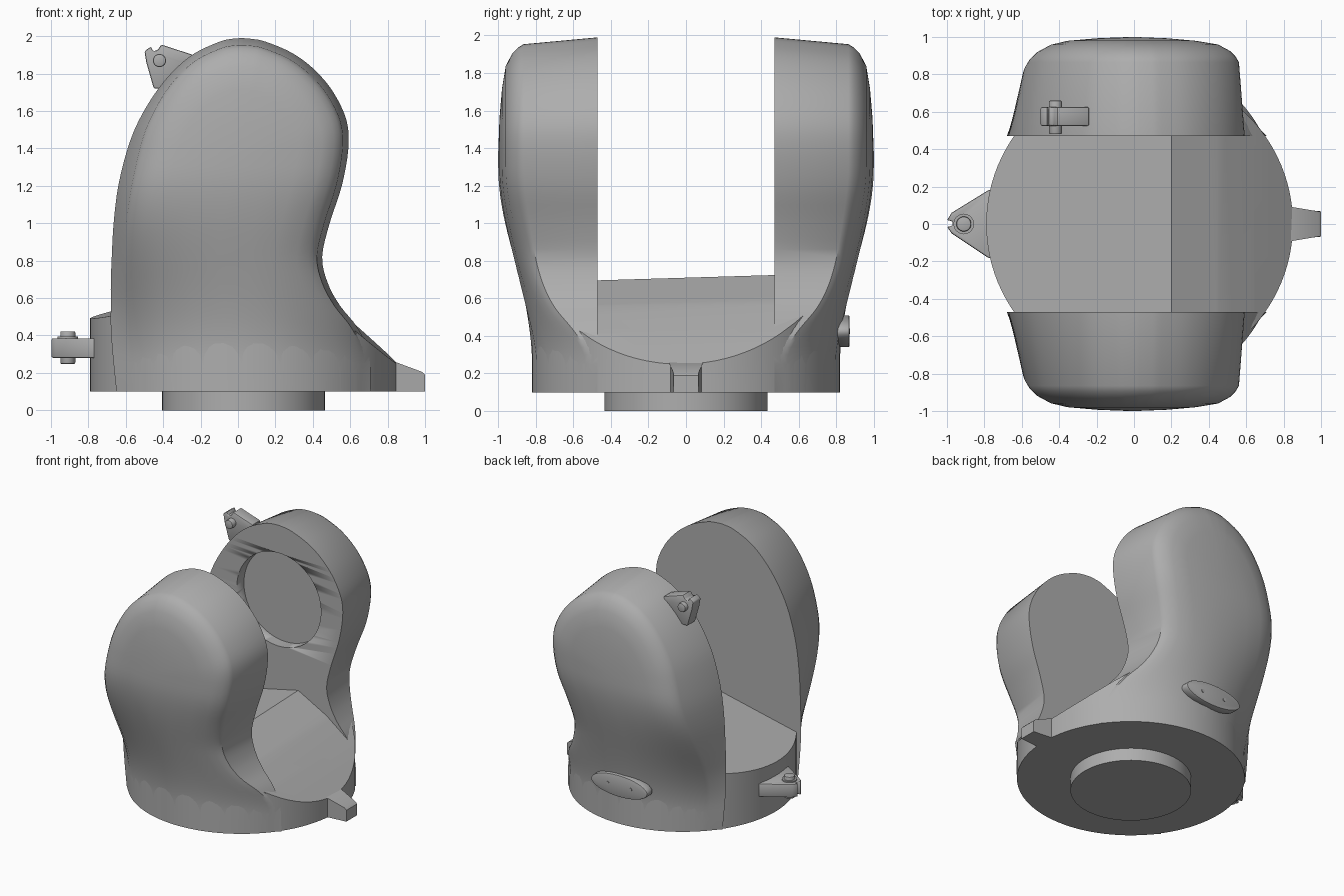
import bpy, bmesh, math
from mathutils import Vector, Matrix

old = bpy.data.objects.get("Cube")
if old:
    bpy.data.objects.remove(old, do_unlink=True)


def material(name, colour):
    m = bpy.data.materials.new(name)
    m.use_nodes = True
    m.diffuse_color = colour
    m.node_tree.nodes["Principled BSDF"].inputs["Base Color"].default_value = colour
    return m


GREY = material("cast_grey", (0.42, 0.42, 0.42, 1))
CX, R, GAP = 0.03, 0.82, 0.47          # turret centre, radius and half fork opening


def finish(bm, name, bevel=0.0, angle=35):
    bmesh.ops.recalc_face_normals(bm, faces=bm.faces[:])
    me = bpy.data.meshes.new(name)
    bm.to_mesh(me)
    bm.free()
    ob = bpy.data.objects.new(name, me)
    bpy.context.collection.objects.link(ob)
    me.materials.append(GREY)
    bpy.ops.object.select_all(action="DESELECT")
    ob.select_set(True)
    bpy.context.view_layer.objects.active = ob
    if bevel:
        mod = ob.modifiers.new("soft_edges", "BEVEL")
        mod.width, mod.segments, mod.limit_method = bevel, 2, "ANGLE"
        bpy.ops.object.modifier_apply(modifier=mod.name)
    bpy.ops.object.shade_smooth_by_angle(angle=math.radians(angle))
    return ob


def cylinder(name, centre, radius, depth, axis="Z", stretch=1.0, bevel=0.0, segs=64):
    bm = bmesh.new()
    bmesh.ops.create_cone(bm, cap_ends=True, segments=segs, radius1=radius,
                          radius2=radius, depth=depth)
    turn = Matrix.Rotation(math.pi / 2, 4, "X") if axis == "Y" else Matrix()
    bm.transform(Matrix.Translation(centre) @ Matrix.Diagonal((stretch, 1, 1, 1)) @ turn)
    return finish(bm, name, bevel)


def prism(name, pts, lo, hi, axis, bevel=0.008):
    """Extrude a 2D outline along Z (points are x, y) or Y (points are x, z)."""
    place = (lambda p, h: (p[0], p[1], h)) if axis == "Z" else (lambda p, h: (p[0], h, p[1]))
    bm = bmesh.new()
    a = [bm.verts.new(place(p, lo)) for p in pts]
    b = [bm.verts.new(place(p, hi)) for p in pts]
    bm.faces.new(a)
    bm.faces.new(b)
    for i in range(len(pts)):
        j = (i + 1) % len(pts)
        bm.faces.new((a[i], a[j], b[j], b[i]))
    return finish(bm, name, bevel)


def smooth_rows(rows, steps=4):
    """Catmull-Rom interpolation through the given rows."""
    pts = [Vector(r) for r in rows]
    out = []
    for i in range(len(pts) - 1):
        p0, p1, p2, p3 = pts[max(i - 1, 0)], pts[i], pts[i + 1], pts[min(i + 2, len(pts) - 1)]
        for k in range(steps):
            t = k / steps
            out.append(0.5 * (2 * p1 + (p2 - p0) * t + (2 * p0 - 5 * p1 + 4 * p2 - p3) * t * t
                              + (3 * p1 - p0 - 3 * p2 + p3) * t ** 3))
    return out + [pts[-1]]


def ease(t):
    t = min(max(t, 0), 1)
    return t * t * (3 - 2 * t)


# Fork arm silhouette: height, left edge, right edge
ARM = smooth_rows([
    (0.10, -0.65, 0.71), (0.30, -0.67, 0.70), (0.44, -0.68, 0.64), (0.56, -0.68, 0.545),
    (0.68, -0.68, 0.48), (0.82, -0.675, 0.45), (1.00, -0.665, 0.49), (1.20, -0.64, 0.555),
    (1.40, -0.59, 0.59), (1.55, -0.53, 0.58), (1.70, -0.44, 0.51), (1.82, -0.34, 0.41),
    (1.91, -0.23, 0.29), (1.97, -0.10, 0.15), (1.985, -0.04, 0.08), (1.99, 0.02, 0.02)])
HUB = 1.38


def arm_point(x, z, mid, s, dome):
    """Move an edge point towards the arm's spine and push it out to the shell."""
    cx, cz = (0.0, HUB) if z > HUB else (mid, z)
    x, z = x + (cx - x) * s, z + (cz - z) * s
    if s == 0:
        return (x, GAP, z)
    circle = math.sqrt(max(R * R - (x - CX) ** 2, GAP * GAP))
    w = ease((z - 0.25) / 1.05)
    return (x, w * dome + (1 - w) * circle, z)


def fork_arm(name, side):
    bm = bmesh.new()
    grid = []
    for z, xl, xr in ARM:
        mid = (xl + xr) / 2
        halves = []
        for x, e0 in ((xl, 0.12), (xr, 0.05)):
            e = e0 + (0.06 - e0) * ease((z - 1.2) / 0.79)
            halves.append([arm_point(x, z, mid, s, d) for s, d in (
                (0, GAP), (e, 0.865), (e + 0.03, 0.895), (e + 0.08, 0.925),
                (e + 0.19, 0.96), (0.45, 0.98), (0.7, 0.993), (1, 1.0))])
        row = halves[0] + halves[1][-2::-1]
        grid.append([bm.verts.new((x, y * side, z)) for x, y, z in row])
    for a, b in zip(grid, grid[1:]):
        for i in range(len(a) - 1):
            bm.faces.new((a[i], a[i + 1], b[i + 1], b[i]))
        bm.faces.new((a[-1], a[0], b[0], b[-1]))      # flat inner wall
    bm.faces.new(grid[0])
    bmesh.ops.remove_doubles(bm, verts=bm.verts[:], dist=0.0005)
    return finish(bm, name, angle=32)


front_arm = fork_arm("front_fork_arm", -1)
back_arm = fork_arm("back_fork_arm", 1)

# Round bearing seat sunk into the inner wall of the back arm
cutter = cylinder("bearing_cutter", (0.03, GAP, 1.40), 0.37, 0.18, "Y")
cut = back_arm.modifiers.new("bearing_seat", "BOOLEAN")
cut.operation, cut.object, cut.solver = "DIFFERENCE", cutter, "EXACT"
bpy.context.view_layer.objects.active = back_arm
bpy.ops.object.modifier_apply(modifier=cut.name)
bpy.data.objects.remove(cutter, do_unlink=True)

# Turret base: a drum trimmed by the sloping floor planes
bm = bmesh.new()
bmesh.ops.create_cone(bm, cap_ends=True, segments=96, radius1=R, radius2=R, depth=0.9)
bm.transform(Matrix.Translation((CX, 0, 0.55)))
floor = [(-0.8, 0.49), (0.2, 0.71), (0.45, 0.575), (0.64, 0.43), (0.85, 0.25)]
for (x0, z0), (x1, z1) in zip(floor, floor[1:]):
    normal = Vector((z0 - z1, -0.03 * (x1 - x0), x1 - x0))
    bmesh.ops.bisect_plane(bm, geom=bm.verts[:] + bm.edges[:] + bm.faces[:],
                           plane_co=(x0, 0, z0), plane_no=normal, clear_outer=True)
    rim = [e for e in bm.edges if e.is_boundary]
    bmesh.ops.edgeloop_fill(bm, edges=rim)
finish(bm, "turret_base")

# Foot flange below the turret
cylinder("foot_flange", (CX, 0, 0.06), 0.435, 0.12)

# Stop lug on the low side
lug = prism("stop_lug", [(0.78, 0.1), (0.78, 0.27), (0.85, 0.255), (0.985, 0.205),
                         (1.0, 0.19), (1.0, 0.1)], -0.09, 0.09, "Y", 0)
for v in lug.data.vertices:
    if v.co.x > 0.9:
        v.co.y *= 0.75

# Cable lug on the high side, with its bolt
prism("cable_lug", [(-0.74, 0.19), (-0.78, 0.18), (-0.975, 0.06), (-1.0, 0.02), (-0.97, 0.015),
                    (-0.97, -0.01), (-1.0, -0.015), (-0.975, -0.05), (-0.78, -0.18),
                    (-0.74, -0.19)], 0.28, 0.385, "Z")
cylinder("cable_lug_bolt", (-0.91, 0, 0.335), 0.04, 0.175, bevel=0.008, segs=24)
cylinder("cable_lug_washer", (-0.91, 0, 0.385), 0.055, 0.02, segs=24)

# Matching lug near the top of the back arm
prism("upper_lug", [(-0.24, 1.90), (-0.41, 1.955), (-0.43, 1.925), (-0.455, 1.92), (-0.465, 1.945),
                    (-0.50, 1.92), (-0.49, 1.86), (-0.45, 1.72), (-0.36, 1.72), (-0.24, 1.84)],
      0.525, 0.625, "Y")
cylinder("upper_lug_bolt", (-0.42, 0.57, 1.87), 0.035, 0.18, "Y", bevel=0.008, segs=24)

# Oval cover plate on the back, with two screw heads
cylinder("cover_plate", (-0.02, 0.835, 0.425), 0.085, 0.07, "Y", stretch=2.9, bevel=0.006)
for x in (-0.12, 0.08):
    cylinder("cover_screw", (x, 0.87, 0.425), 0.014, 0.008, "Y", segs=16)
